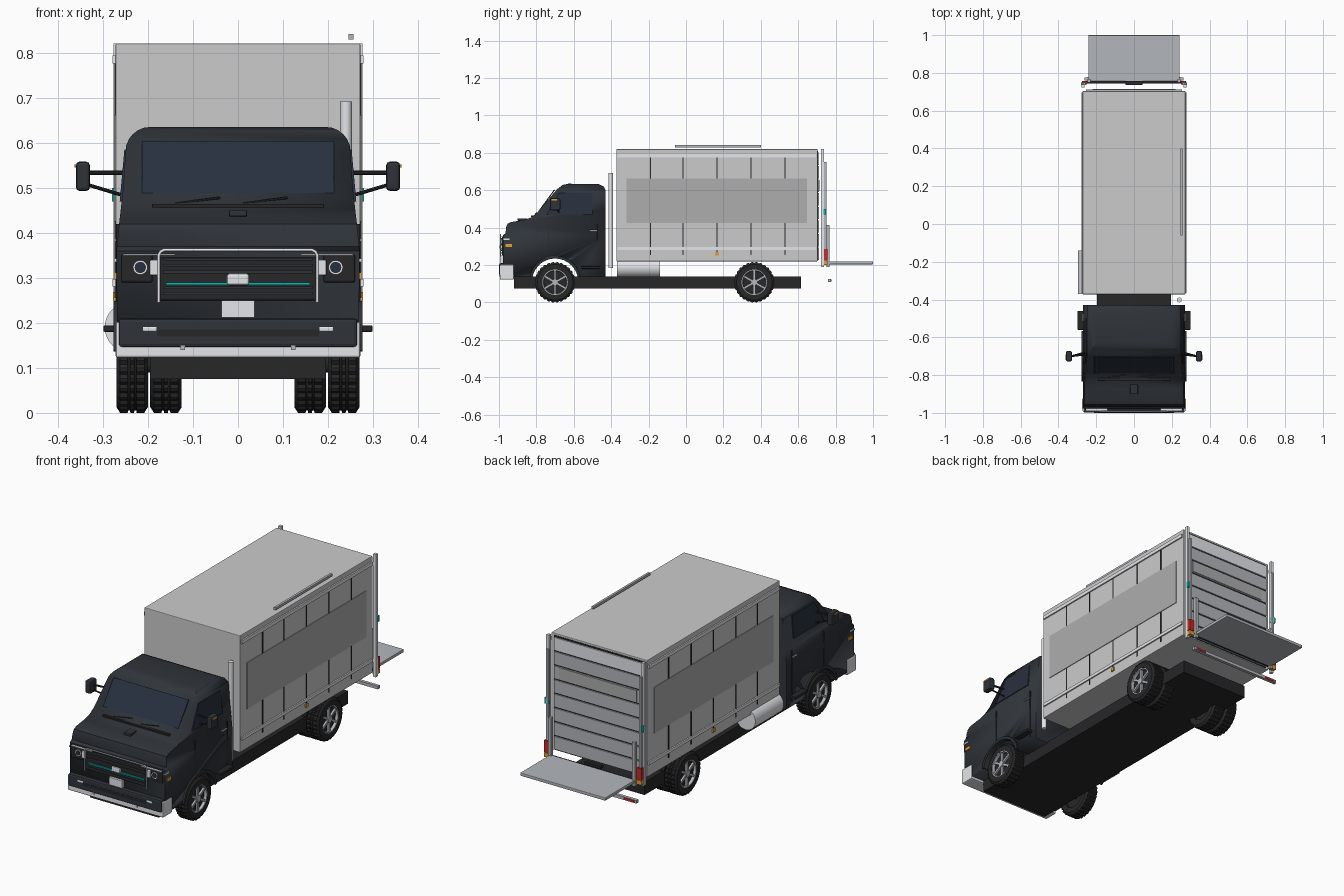
import bpy, bmesh
from math import sin, cos, pi, radians
from mathutils import Vector, Matrix

if "Cube" in bpy.data.objects:
    bpy.data.objects.remove(bpy.data.objects["Cube"])


def mat(name, r, g, b):
    m = bpy.data.materials.new(name)
    m.diffuse_color = (r, g, b, 1)
    m.use_nodes = True
    m.node_tree.nodes["Principled BSDF"].inputs["Base Color"].default_value = m.diffuse_color
    return m


BLACK = mat("cab_black", .028, .034, .042)
DARK = mat("rubber_dark", .02, .02, .022)
GLASS = mat("dark_glass", .02, .03, .05)
WHITE = mat("box_white", .74, .75, .76)
GREY = mat("panel_grey", .42, .42, .42)
STEEL = mat("steel", .45, .47, .5)
CHROME = mat("chrome", .78, .79, .83)
TEAL = mat("teal", .0, .5, .45)
ORANGE = mat("orange", .8, .35, .03)
RED = mat("red", .6, .02, .02)


def finish(name, bm, m, bevel=0, smooth=True):
    bmesh.ops.recalc_face_normals(bm, faces=bm.faces)
    me = bpy.data.meshes.new(name)
    bm.to_mesh(me)
    bm.free()
    o = bpy.data.objects.new(name, me)
    bpy.context.collection.objects.link(o)
    if m:
        me.materials.append(m)
    if bevel:
        b = o.modifiers.new("bevel", 'BEVEL')
        b.width, b.segments = bevel, 2
    if smooth:
        bpy.ops.object.select_all(action='DESELECT')
        o.select_set(True)
        bpy.context.view_layer.objects.active = o
        bpy.ops.object.shade_smooth_by_angle(angle=radians(30))
    return o


def box(name, x, y, z, m=None, bevel=0, rot=None):
    bm = bmesh.new()
    bmesh.ops.create_cube(bm, size=1)
    for v in bm.verts:
        v.co = Vector(((x[1] - x[0]) * v.co.x, (y[1] - y[0]) * v.co.y, (z[1] - z[0]) * v.co.z))
    if rot:
        bmesh.ops.transform(bm, matrix=rot, verts=bm.verts)
    bmesh.ops.translate(bm, vec=((x[0] + x[1]) / 2, (y[0] + y[1]) / 2, (z[0] + z[1]) / 2), verts=bm.verts)
    return finish(name, bm, m, bevel, False)


def both(name, x, y, z, m=None, bevel=0):
    for s, side in ((1, "right"), (-1, "left")):
        box(f"{name}_{side}", sorted((s * x[0], s * x[1])), y, z, m, bevel)


def prism(name, pts, a, b, m=None, axis='x', shear=0):
    """Extrude a (y,z) outline along x, or an (x,z) outline along y."""
    bm = bmesh.new()
    put = (lambda p, t: (t + shear * p[1], p[0], p[1])) if axis == 'x' else (lambda p, t: (p[0], t, p[1]))
    f = bm.faces.new([bm.verts.new(put(p, a)) for p in pts])
    r = bmesh.ops.extrude_face_region(bm, geom=[f])
    d = (b - a, 0, 0) if axis == 'x' else (0, b - a, 0)
    bmesh.ops.translate(bm, vec=d, verts=[v for v in r['geom'] if isinstance(v, bmesh.types.BMVert)])
    return finish(name, bm, m)


def rod(name, p, q, r, m=None, seg=16):
    p, q = Vector(p), Vector(q)
    bm = bmesh.new()
    mtx = Matrix.Translation((p + q) / 2) @ (q - p).to_track_quat('Z', 'Y').to_matrix().to_4x4()
    bmesh.ops.create_cone(bm, cap_ends=True, segments=seg, radius1=r, radius2=r, depth=(q - p).length, matrix=mtx)
    return finish(name, bm, m)


def lathe(name, prof, c, m, seg=48, notch=()):
    """Spin a closed (x offset, radius) profile about x; notch = points dipped on every third step."""
    bm = bmesh.new()
    rings = []
    for i in range(seg):
        a = 2 * pi * i / seg
        ring = []
        for j, (x, r) in enumerate(prof):
            r -= .005 if (j in notch and i % 3 == 0) else 0
            ring.append(bm.verts.new((c[0] + x, c[1] + r * cos(a), c[2] + r * sin(a))))
        rings.append(ring)
    n = len(prof)
    for i in range(seg):
        p, q = rings[i], rings[(i + 1) % seg]
        for j in range(n):
            bm.faces.new((p[j], p[(j + 1) % n], q[(j + 1) % n], q[j]))
    return finish(name, bm, m)


def boolean(o, cutter, op):
    md = o.modifiers.new("bool", 'BOOLEAN')
    md.object, md.operation, md.solver = cutter, op, 'EXACT'
    bpy.context.view_layer.update()
    me = bpy.data.meshes.new_from_object(o.evaluated_get(bpy.context.evaluated_depsgraph_get()))
    o.modifiers.clear()
    o.data = me
    bpy.data.objects.remove(cutter)


# cab: side outline intersected with front outline, then wheel arches cut
side = [(-.43, .135), (-.43, .6), (-.44, .62), (-.465, .632), (-.63, .635), (-.66, .628), (-.69, .605), (-.78, .5),
        (-.80, .475), (-.83, .453), (-.87, .44), (-.935, .43), (-.955, .42), (-.962, .40), (-.965, .37), (-.978, .36),
        (-.978, .135)]
half = [(.268, .12), (.27, .36), (.264, .42), (.255, .5), (.25, .575)]
half += [(.195 + .055 * cos(t * pi / 12), .58 + .055 * sin(t * pi / 12)) for t in range(1, 7)]
cab = prism("cab", side, -.3, .3, BLACK)
boolean(cab, prism("cut", half + [(-x, z) for x, z in reversed(half)], -1.2, 0, axis='y'), 'INTERSECT')
boolean(cab, rod("cut", (-.4, -.70, .112), (.4, -.70, .112), .125, seg=48), 'DIFFERENCE')
if not cab.data.materials:
    cab.data.materials.append(BLACK)

# windscreen, wipers, hood trim
prism("windscreen", [(-.785, .486), (-.701, .6), (-.705, .604), (-.79, .488)], -.213, .213, GLASS)
for x in (-.09, .06):
    rod("wiper", (x - .05, -.81, .465), (x + .05, -.8, .478), .003, DARK, 6)
box("cowl_vent", (-.19, .19), (-.828, -.81), (.456, .464), DARK)
box("hood_scoop", (-.02, .02), (-.9, -.85), (.436, .45), BLACK, .003)

# cab sides: window, door seams, handle, step, arch flare, markers
for s in (1, -1):
    prism("side_window", [(-.745, .47), (-.68, .585), (-.5, .585), (-.5, .47)], s * .3, s * .305, GLASS, shear=-s * .09)
    rod("mirror_arm_upper", (s * .25, -.69, .533), (s * .335, -.70, .533), .005, DARK, 8)
    rod("mirror_arm_lower", (s * .262, -.68, .485), (s * .335, -.70, .507), .004, DARK, 8)
    arch = [(-.70 + r * cos(pi * t / 16), .112 + r * sin(pi * t / 16)) for r, ts in
            ((.137, range(1, 16)), (.123, range(15, 0, -1))) for t in ts]
    prism("arch_flare", arch, s * .25, s * .277, BLACK)
    rod("headlight_ring", (s * .217, -.97, .323), (s * .217, -.988, .323), .016, CHROME, 24)
    rod("headlight_lens", (s * .217, -.97, .323), (s * .217, -.990, .323), .0125, GLASS, 24)
both("mirror_housing", (.329, .36), (-.728, -.672), (.493, .558), BLACK, .008)
both("mirror_indicator", (.355, .363), (-.72, -.69), (.545, .552), ORANGE)
both("door_seam_front", (.26, .2715), (-.735, -.732), (.25, .42), DARK)
both("door_seam_rear", (.26, .2715), (-.475, -.472), (.16, .42), DARK)
both("door_handle", (.262, .274), (-.515, -.475), (.38, .387), STEEL, .002)
both("cab_step", (.25, .299), (-.56, -.46), (.18, .194), DARK, .003)
both("side_marker", (.26, .274), (-.965, -.93), (.296, .312), ORANGE)
both("corner_lamp", (.262, .274), (-.978, -.945), (.335, .343), CHROME)

# front end: grille, lamps, plate, chrome bars
box("grille_panel", (-.175, .175), (-.985, -.97), (.25, .345), DARK, .004)
for z in (.262, .275, .31, .325, .338):
    box("grille_bar", (-.165, .165), (-.99, -.975), (z, z + .006), BLACK)
box("grille_accent", (-.16, .16), (-.992, -.975), (.284, .29), TEAL)
box("grille_badge_blank", (-.025, .025), (-.996, -.98), (.283, .31), CHROME, .006)
both("lamp_surround", (.19, .26), (-.984, -.97), (.29, .352), DARK, .004)
both("front_lamp", (.173, .196), (-.993, -.97), (.305, .34), CHROME, .003)
both("brow_trim", (.14, .255), (-.99, -.97), (.349, .353), CHROME)
box("number_plate", (-.037, .037), (-.994, -.975), (.212, .25), CHROME)
pts = [(-.176, .245), (-.176, .35), (-.172, .358), (-.164, .362)]
pts += [(-x, z) for x, z in reversed(pts)]
cu = bpy.data.curves.new("grille_hoop", 'CURVE')
cu.dimensions, cu.bevel_depth, cu.bevel_resolution = '3D', .0035, 2
sp = cu.splines.new('POLY')
sp.points.add(len(pts) - 1)
for p, (x, z) in zip(sp.points, pts):
    p.co = (x, -.992, z, 1)
cu.materials.append(CHROME)
bpy.context.collection.objects.link(bpy.data.objects.new("grille_hoop", cu))

# front bumper
box("front_bumper", (-.272, .272), (-.995, -.92), (.122, .203), CHROME, .006)
box("bumper_insert", (-.266, .266), (-.999, -.93), (.145, .21), BLACK, .008)
box("bumper_slot", (-.18, .18), (-1, -.99), (.17, .185), DARK)
both("fog_lamp", (.18, .212), (-1, -.98), (.181, .192), CHROME, .003)
both("tow_hook", (.118, .128), (-1, -.98), (.14, .15), STEEL)

# chassis, tank, exhaust stack
box("chassis", (-.195, .195), (-.92, .615), (.075, .14), DARK)
rod("fuel_tank", (-.24, -.37, .19), (-.24, -.14, .19), .056, CHROME, 32)
rod("exhaust_stack", (.24, -.402, .185), (.24, -.402, .692), .013, CHROME, 20)

# wheels: single front, double rear
tire = [(-.035, .068), (-.035, .095), (-.030, .103), (-.027, .108), (-.010, .108), (-.009, .103), (-.005, .103),
        (-.004, .108), (.004, .108), (.005, .103), (.009, .103), (.010, .108), (.027, .108), (.030, .103),
        (.035, .095), (.035, .068)]
for s in (1, -1):
    for y, x in ((-.70, .235), (.365, .235), (.365, .16)):
        c = (s * x, y, .108)
        lathe("tire", tire, c, DARK, 84, (2, 3, 4, 7, 8, 11, 12, 13))
        rod("wheel_disc", (c[0] - .02, y, .108), (c[0] + .02, y, .108), .069, DARK, 40)
        if x > .2:
            lathe("rim", [(s * .015, .06), (s * .034, .063), (s * .034, .07), (s * .015, .07)], c, STEEL)
            rod("hub", (c[0], y, .108), (c[0] + s * .034, y, .108), .017, STEEL, 24)
            for k in range(6):
                a = pi / 6 + k * pi / 3
                py, pz, px = y + .038 * cos(a), .108 + .038 * sin(a), c[0] + s * .024
                box("wheel_spoke", (px - .006, px + .006), (py - .027, py + .027), (pz - .006, pz + .006), STEEL,
                    rot=Matrix.Rotation(a, 4, 'X'))
for y in (-.70, .365):
    rod("axle", (-.23, y, .108), (.23, y, .108), .018, DARK)

# cargo box with side panels, ribs, rails
box("cargo_box", (-.272, .272), (-.372, .703), (.22, .82), WHITE, .003)
both("side_panel", (.27, .2755), (-.318, .648), (.425, .662), GREY)
for y in (-.19, -.016, .166, .348, .53):
    both("side_rib", (.27, .2745), (y - .003, y + .003), (.255, .78), DARK)
both("upper_rail", (.27, .279), (-.365, .695), (.776, .794), CHROME)
both("lower_rail", (.27, .279), (-.365, .695), (.281, .297), CHROME)
both("box_marker", (.27, .278), (.156, .176), (.25, .268), ORANGE)
box("roof_rail", (.245, .257), (-.06, .4), (.829, .841), STEEL)

# roller door
box("door_backing", (-.255, .255), (.70, .705), (.225, .81), DARK)
for i in range(8):
    z = .228 + i * .0725
    box("door_slat", (-.253, .253), (.70, .711), (z, z + .066), CHROME if i == 7 else STEEL)
box("door_band", (-.22, .22), (.705, .714), (.595, .655), GREY)
box("door_latch", (-.045, .045), (.735, .757), (.222, .236), DARK)

# rear posts, lamps, tail lift and underrun bar
both("rear_post", (.262, .277), (.722, .738), (.19, .82), CHROME)
both("post_marker", (.258, .28), (.735, .748), (.47, .5), TEAL)
both("post_guide", (.258, .27), (.736, .75), (.2, .75), STEEL)
both("tail_lamp", (.25, .276), (.738, .757), (.225, .285), RED)
both("tail_indicator", (.25, .276), (.738, .757), (.2, .222), ORANGE)
both("lift_post", (.23, .247), (.75, .767), (.19, .415), STEEL)
box("lift_platform", (-.242, .242), (.755, 1), (.204, .22), STEEL, .003)
rod("lift_hinge", (-.25, .75, .21), (.25, .75, .21), .007, DARK)
box("underrun_bar", (-.262, .262), (.76, .776), (.11, .126), STEEL)
both("underrun_reflector", (.19, .25), (.774, .778), (.113, .123), RED)
